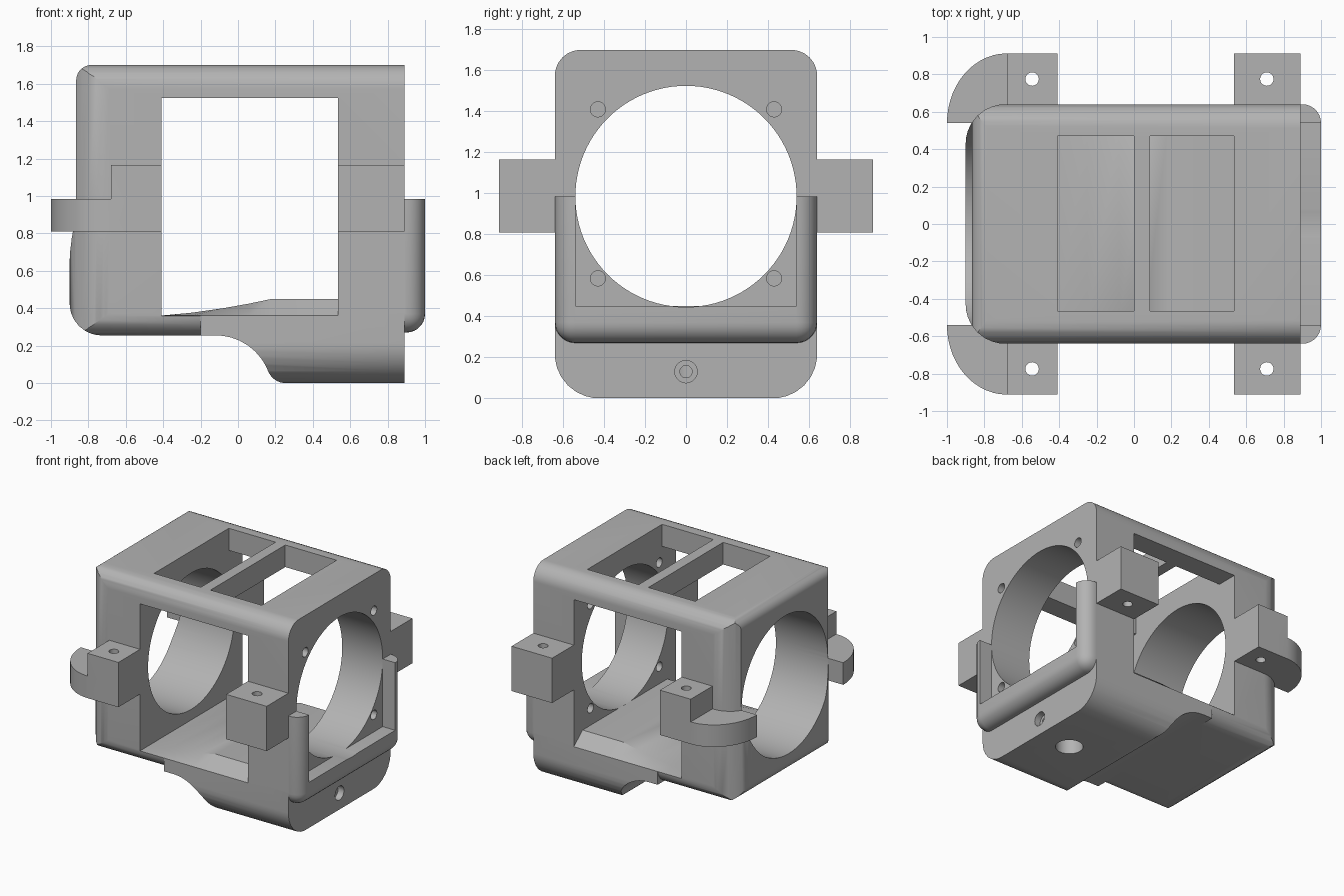
import bpy, bmesh, math
from mathutils import Vector

default = bpy.data.objects.get("Cube")
if default:
    bpy.data.objects.remove(default, do_unlink=True)

grey = bpy.data.materials.new("plain grey")
grey.use_nodes = True
COLOUR = (0.45, 0.45, 0.45, 1)
grey.diffuse_color = COLOUR
grey.node_tree.nodes["Principled BSDF"].inputs["Base Color"].default_value = COLOUR


def finish(name, bm):
    bmesh.ops.recalc_face_normals(bm, faces=bm.faces)
    mesh = bpy.data.meshes.new(name)
    bm.to_mesh(mesh)
    bm.free()
    mesh.materials.append(grey)
    obj = bpy.data.objects.new(name, mesh)
    bpy.context.collection.objects.link(obj)
    return obj


def rounded(corners, steps=8):
    """Polygon outline whose corners (u, v, radius) are filleted."""
    out = []
    for i, c in enumerate(corners):
        p = Vector(c[:2])
        r = c[2] if len(c) > 2 else 0
        if not r:
            out.append(p)
            continue
        a = (Vector(corners[i - 1][:2]) - p).normalized()
        b = (Vector(corners[(i + 1) % len(corners)][:2]) - p).normalized()
        half = a.angle(b) / 2
        centre = p + (a + b).normalized() * r / math.sin(half)
        start = p + a * r / math.tan(half) - centre
        end = p + b * r / math.tan(half) - centre
        for k in range(steps + 1):
            out.append(centre + start.lerp(end, k / steps).normalized() * r)
    return out


def circle(u, v, r, n=32):
    return [(u + r * math.cos(math.tau * k / n), v + r * math.sin(math.tau * k / n))
            for k in range(n)]


def prism(name, outline, axis, lo, hi):
    """Outline extruded along an axis from lo to hi."""
    place = {"x": lambda u, v: (lo, u, v),
             "y": lambda u, v: (u, lo, v),
             "z": lambda u, v: (u, v, lo)}[axis]
    bm = bmesh.new()
    face = bm.faces.new([bm.verts.new(place(*p)) for p in outline])
    grown = bmesh.ops.extrude_face_region(bm, geom=[face])["geom"]
    shift = Vector([(hi - lo) * (axis == a) for a in "xyz"])
    bmesh.ops.translate(bm, vec=shift,
                        verts=[g for g in grown if isinstance(g, bmesh.types.BMVert)])
    return finish(name, bm)


def box(name, x0, x1, y0, y1, z0, z1):
    return prism(name, [(x0, y0), (x1, y0), (x1, y1), (x0, y1)], "z", z0, z1)


def combine(target, tool, operation):
    mod = target.modifiers.new("combine", "BOOLEAN")
    mod.operation, mod.solver, mod.object = operation, "EXACT", tool
    bpy.context.view_layer.objects.active = target
    bpy.ops.object.modifier_apply(modifier=mod.name)
    bpy.data.objects.remove(tool, do_unlink=True)


def cut(target, tool):
    combine(target, tool, "DIFFERENCE")


W = 0.64       # half width
END = 0.89     # flat end face
L, R = -0.41, 0.535   # window sides

# Main housing: side profile, end profile and plan intersected
body = prism("housing", rounded([(-0.9, 0.255, 0.17), (-0.9, 0.68, 0.5), (-0.865, 1.0, 0.5),
                                 (-0.865, 1.7, 0.08), (END, 1.7), (END, 0.255)]), "y", -1, 1)
combine(body, prism("end_profile", rounded([(-W, 0.255, 0.12), (W, 0.255, 0.12),
                                            (W, 1.7, 0.125), (-W, 1.7, 0.125)]),
                    "x", -1.2, 1.2), "INTERSECT")
combine(body, prism("plan", rounded([(-0.9, -W, 0.21), (1.2, -W), (1.2, W), (-0.9, W, 0.21)]),
                    "z", -1, 2), "INTERSECT")

# Deep belly below the housing
belly = prism("belly", rounded([(-0.2, 0.5), (-0.2, 0.255), (0.09, 0.255, 0.3),
                                (0.185, 0, 0.1), (END, 0), (END, 0.5)]), "y", -1, 1)
combine(belly, prism("belly_profile", rounded([(-W, 0, 0.215), (W, 0, 0.215), (W, 0.8), (-W, 0.8)]),
                     "x", -1.2, 1.2), "INTERSECT")
combine(body, belly, "UNION")

# Rounded U-shaped lip on the flat end
bm = bmesh.new()
bmesh.ops.create_cube(bm, size=1)
bmesh.ops.scale(bm, vec=(0.4, 2 * W, 1.13), verts=bm.verts)
bmesh.ops.translate(bm, vec=(0.8, 0, 0.835), verts=bm.verts)
bmesh.ops.bevel(bm, geom=bm.edges[:], offset=0.1, segments=7, profile=0.5, affect="EDGES")
lip = finish("end_lip", bm)
cut(lip, box("lip_top", 0.5, 1.1, -1, 1, 0.985, 2))
cut(lip, box("lip_inside", END, 1.1, -0.54, 0.54, 0.45, 2))
combine(body, lip, "UNION")

# Mounting tabs and quarter-round ears on both sides
for s in (-1, 1):
    for x0, x1 in ((-0.68, L), (R, END)):
        y0, y1 = sorted((s * 0.55, s * 0.912))
        combine(body, box("tab", x0, x1, y0, y1, 0.81, 1.165), "UNION")
    quarter = [(-0.68 - 0.32 * math.sin(t), s * (0.54 + 0.372 * math.cos(t)))
               for t in [math.pi / 2 * k / 14 for k in range(15)]]
    combine(body, prism("ear", quarter + [(-0.6, s * 0.54), (-0.6, s * 0.912)],
                        "z", 0.81, 0.985), "UNION")

# Side window, large bore and the two top openings
cut(body, box("window", L, R, -1, 1, 0.36, 1.525))
cut(body, prism("bore", circle(0, 0.985, 0.54, 96), "x", -1.3, 1.3))
for x0, x1 in ((L, 0), (0.085, R)):
    cut(body, box("top_opening", x0, x1, -0.465, 0.47, 1.4, 1.8))

# Screw holes in the end wall and the tabs
for y in (-0.43, 0.43):
    for z in (0.585, 1.41):
        cut(body, prism("screw_hole", circle(y, z, 0.037, 20), "x", 0.4, 1.2))
for y in (-0.775, 0.775):
    for x in (-0.545, 0.71):
        cut(body, prism("tab_hole", circle(x, y, 0.036, 20), "z", 0.7, 1.3))

# Blind socket in the belly with a stepped cross hole
cut(body, prism("socket", circle(0.61, 0, 0.1), "z", -0.1, 0.25))
cut(body, prism("cross_hole", circle(0, 0.13, 0.03, 20), "x", 0.65, 1))
cut(body, prism("counterbore", circle(0, 0.13, 0.055, 24), "x", 0.84, 1))

# Raised floor inside, ramping up and sloping off to the sides
bm = bmesh.new()
rings = []
for x, h in ((L, 0.361), (-0.25, 0.376), (-0.08, 0.4), (0.06, 0.425), (0.18, 0.45), (R, 0.45)):
    section = [(-0.5, 0.34), (-W, 0.36), (-0.53, h), (0.53, h), (W, 0.36), (0.5, 0.34)]
    rings.append([bm.verts.new((x, y, z)) for y, z in section])
for a, b in zip(rings, rings[1:]):
    for i in range(6):
        j = (i + 1) % 6
        bm.faces.new((a[i], a[j], b[j], b[i]))
bm.faces.new(rings[0])
bm.faces.new(rings[-1])
floor = finish("inner_floor", bm)

for obj in (body, floor):
    bpy.ops.object.select_all(action="DESELECT")
    obj.select_set(True)
    bpy.context.view_layer.objects.active = obj
    bpy.ops.object.shade_smooth_by_angle(angle=math.radians(30))
